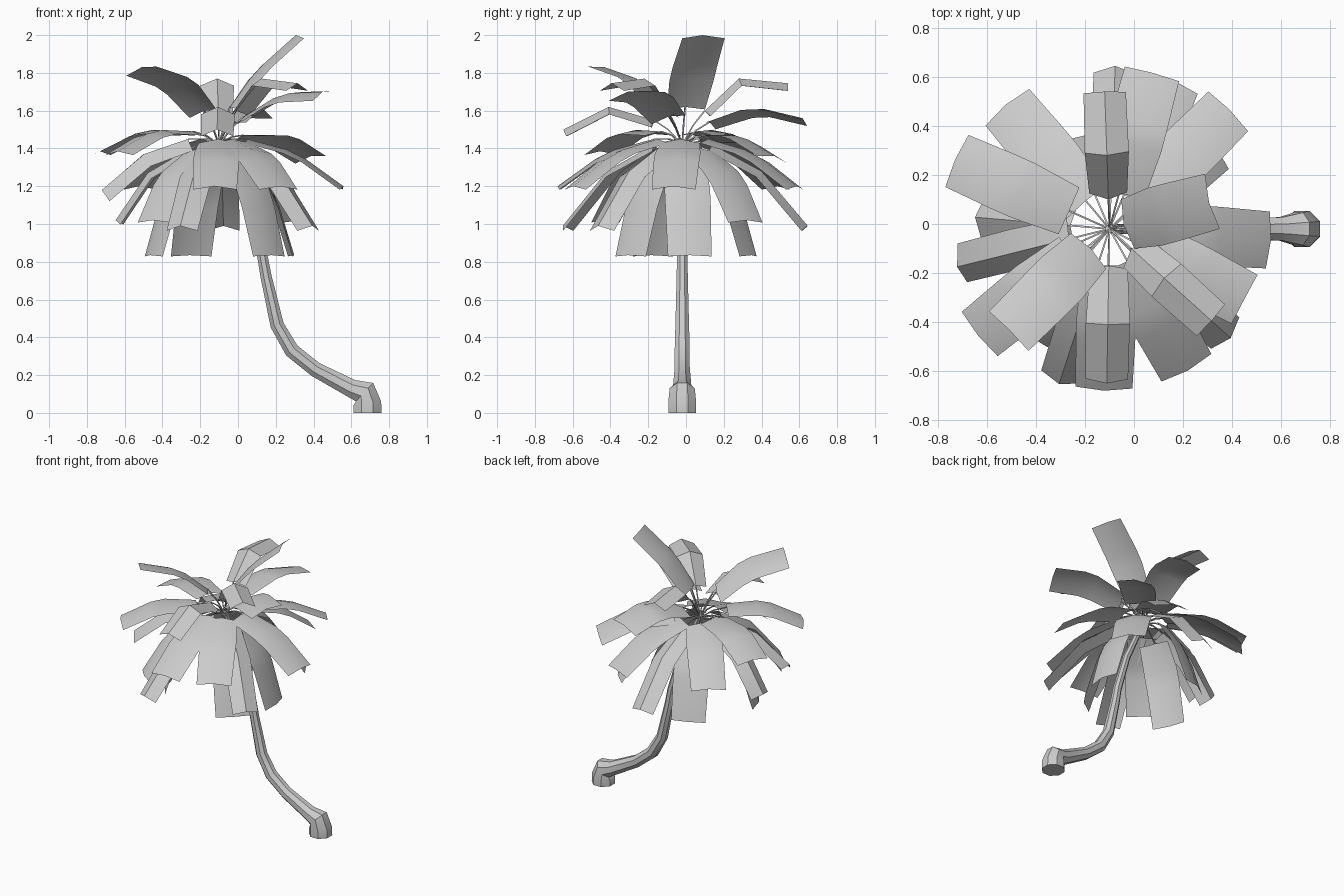
import bpy
import bmesh
from math import sin, cos, radians, pi
from mathutils import Vector

cube = bpy.data.objects.get("Cube")
if cube:
    bpy.data.objects.remove(cube, do_unlink=True)

CROWN = Vector((-0.1, -0.02, 0))
CROWN_HEIGHT = 1.42

grey = bpy.data.materials.new("plain_grey")
grey.use_nodes = True
grey.diffuse_color = (0.6, 0.6, 0.6, 1)
grey.node_tree.nodes["Principled BSDF"].inputs["Base Color"].default_value = grey.diffuse_color


def tangent(path, i):
    return (path[min(i + 1, len(path) - 1)] - path[max(i - 1, 0)]).normalized()


def bridge(bm, rows, closed):
    """Fill quads between neighbouring rows of vertices."""
    count = len(rows[0])
    for a, b in zip(rows, rows[1:]):
        for j in range(count if closed else count - 1):
            k = (j + 1) % count
            bm.faces.new((a[j], b[j], b[k], a[k]))


def add_tube(bm, path, radii, side, sides):
    rows = []
    for i, (point, radius) in enumerate(zip(path, radii)):
        up = tangent(path, i).cross(side)
        angles = [2 * pi * (j + 0.5) / sides for j in range(sides)]
        rows.append([bm.verts.new(point + radius * (cos(a) * side + sin(a) * up)) for a in angles])
    bridge(bm, rows, True)
    bm.faces.new(rows[0])
    bm.faces.new(rows[-1])
    bmesh.ops.recalc_face_normals(bm, faces=bm.faces[:])


def add_blade(bm, path, side, width, fold):
    """Leaf strip with a raised centre ridge, narrower where it meets the stem."""
    rows = []
    for i, point in enumerate(path):
        up = tangent(path, i).cross(side).normalized()
        taper = 0.86 if i == 0 else 0.96 if i == len(path) - 1 else 1
        half = side * width / 2 * taper
        rows.append([bm.verts.new(p) for p in
                     (point + half - fold * up, point, point - half - fold * up)])
    bridge(bm, rows, False)


def finish(bm, name):
    mesh = bpy.data.meshes.new(name)
    bm.to_mesh(mesh)
    bm.free()
    mesh.materials.append(grey)
    obj = bpy.data.objects.new(name, mesh)
    bpy.context.collection.objects.link(obj)
    bpy.ops.object.select_all(action="DESELECT")
    obj.select_set(True)
    bpy.context.view_layer.objects.active = obj
    bpy.ops.object.shade_smooth_by_angle(angle=radians(30))


def make_frond(name, azimuth, profile, wide, roll):
    a, tilt = radians(azimuth), radians(roll)
    out, side = Vector((cos(a), sin(a), 0)), Vector((-sin(a), cos(a), 0))
    start, bend, tip = [CROWN + out * r + Vector((0, 0, z)) for r, z in profile]
    bm = bmesh.new()
    # Thin stem from the top of the trunk
    root = CROWN + Vector((0, 0, CROWN_HEIGHT))
    middle = root.lerp(start, 0.5) + Vector((0, 0, 0.015))
    add_tube(bm, [root, middle, start], [0.005] * 3, side, 4)
    # Leaf blade, rolled sideways about its own direction
    rolled = side * cos(tilt) + Vector((0, 0, sin(tilt)))
    if wide:
        path = [start, bend.lerp(start, 0.2), bend.lerp(tip, 0.2), tip]
        add_blade(bm, path, rolled, 0.242, 0.022)
    else:
        add_blade(bm, [start, bend, tip], rolled, 0.18, 0.04)
    finish(bm, name)


# Leaning trunk: x, z, radius from the flared foot upward
trunk = [(0.685, 0, 0.08), (0.685, 0.05, 0.08), (0.67, 0.11, 0.072), (0.6, 0.13, 0.052),
         (0.41, 0.23, 0.043), (0.285, 0.33, 0.043), (0.207, 0.465, 0.039), (0.149, 0.72, 0.032),
         (0.129, 0.83, 0.03), (0.05, 1.1, 0.026), (-0.04, 1.3, 0.022), (-0.1, 1.44, 0.018)]
bm = bmesh.new()
add_tube(bm, [Vector((x, CROWN.y, z)) for x, z, r in trunk], [r for x, z, r in trunk],
         Vector((0, 1, 0)), 8)
finish(bm, "trunk")

# Frond tiers: profile as (reach, height), wide azimuths, narrow azimuths, roll
tiers = {
    "upright": ([(0.06, 1.62), (0.2, 1.81), (0.42, 2)], [15], [], 0),
    "raised": ([(0.11, 1.6), (0.3, 1.76), (0.58, 1.83)], [-135], [], 12),
    "bent": ([(0.12, 1.6), (0.3, 1.77), (0.56, 1.745)], [], [92, -42], 0),
    "level": ([(0.15, 1.57), (0.37, 1.69), (0.62, 1.7)], [-28], [], 13),
    "arched": ([(0.15, 1.55), (0.39, 1.62), (0.63, 1.5)], [], [-91], 0),
    "high_arched": ([(0.15, 1.54), (0.4, 1.62), (0.66, 1.56)], [75], [], -10),
    "spread": ([(0.18, 1.49), (0.44, 1.5), (0.69, 1.385)], [156, 219], [], 0),
    "rolled_spread": ([(0.18, 1.47), (0.44, 1.47), (0.69, 1.36)], [45], [], -10),
    "drooping": ([(0.15, 1.45), (0.41, 1.38), (0.66, 1.2)], [-4, -61, -92, 67, 130], [], 0),
    "rolled_drooping": ([(0.17, 1.45), (0.41, 1.37), (0.64, 1.18)], [], [194], -20),
    "hanging": ([(0.16, 1.42), (0.42, 1.28), (0.665, 0.99)], [], [88, -108, -42], 0),
    "short_hanging": ([(0.16, 1.4), (0.38, 1.27), (0.55, 1.02)], [39, -130], [175], 0),
    "skirt": ([(0.17, 1.35), (0.3, 1.16), (0.4, 0.835)], [6, -46, 204, 113], [], 0),
}
for tier, (profile, wide, narrow, roll) in tiers.items():
    for i, azimuth in enumerate(wide + narrow, 1):
        make_frond(f"{tier}_frond_{i}", azimuth, profile, i <= len(wide), roll)
